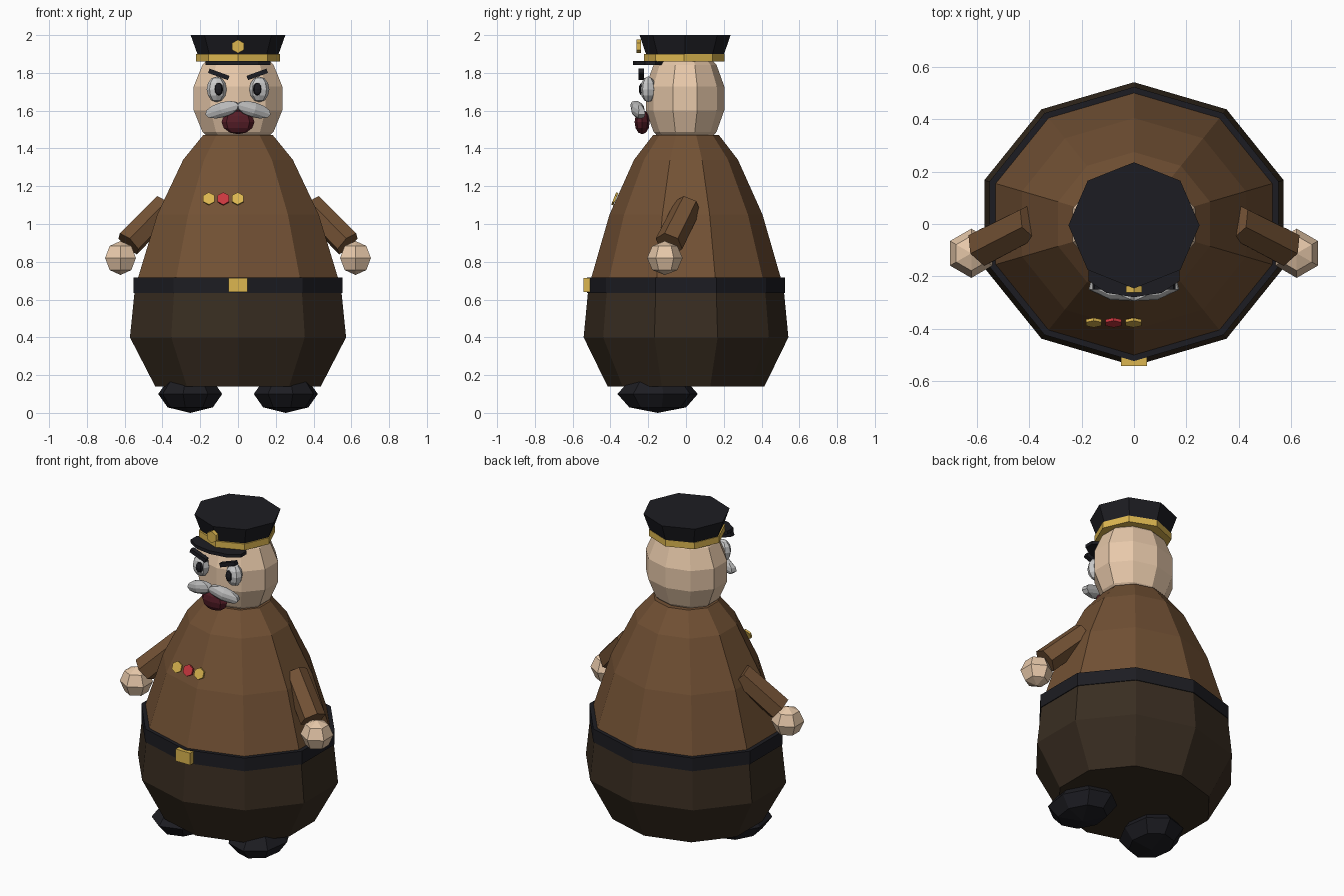
import bpy, bmesh, math
from mathutils import Vector, Matrix, Euler

if "Cube" in bpy.data.objects:
    bpy.data.objects.remove(bpy.data.objects["Cube"])


def mat(name, r, g, b):
    m = bpy.data.materials.new(name)
    m.diffuse_color = (r, g, b, 1)
    m.use_nodes = True
    m.node_tree.nodes["Principled BSDF"].inputs["Base Color"].default_value = m.diffuse_color
    return m


JACKET = mat("jacket brown", 0.17, 0.083, 0.035)
SKIRT = mat("dark brown", 0.04, 0.026, 0.015)
BLACK = mat("black", 0.012, 0.012, 0.016)
GOLD = mat("gold", 0.72, 0.47, 0.08)
SKIN = mat("skin", 0.8, 0.58, 0.4)
WHITE = mat("eye white", 0.8, 0.8, 0.78)
GREY = mat("moustache grey", 0.5, 0.5, 0.5)
MOUTH = mat("mouth red", 0.09, 0.012, 0.02)
RED = mat("medal red", 0.6, 0.04, 0.05)


def finish(name, bm, m):
    bmesh.ops.recalc_face_normals(bm, faces=bm.faces)
    me = bpy.data.meshes.new(name)
    bm.to_mesh(me)
    bm.free()
    me.materials.append(m)
    ob = bpy.data.objects.new(name, me)
    bpy.context.collection.objects.link(ob)
    return ob


def place(bm, loc, size, rot):
    rot = Euler([math.radians(a) for a in rot]).to_matrix().to_4x4()
    bm.transform(Matrix.Translation(loc) @ rot @ Matrix.Diagonal((*size, 1)))


def lathe(name, profile, sides, m, ratio=1.0, start=90, y=0.0):
    """Capped stack of elliptical rings; profile is (depth radius, z)."""
    bm = bmesh.new()
    rings = []
    for r, z in profile:
        angles = [math.radians(start) + math.tau * i / sides for i in range(sides)]
        rings.append([bm.verts.new((r * ratio * math.cos(a), y + r * math.sin(a), z)) for a in angles])
    for lo, hi in zip(rings, rings[1:]):
        for i in range(sides):
            j = (i + 1) % sides
            bm.faces.new((lo[i], lo[j], hi[j], hi[i]))
    bm.faces.new(rings[0])
    bm.faces.new(rings[-1])
    return finish(name, bm, m)


def ball(name, loc, size, m, segs=8, rings=6, rot=(0, 0, 0)):
    bm = bmesh.new()
    bmesh.ops.create_uvsphere(bm, u_segments=segs, v_segments=rings, radius=1)
    place(bm, loc, size, rot)
    return finish(name, bm, m)


def box(name, loc, size, m, rot=(0, 0, 0)):
    bm = bmesh.new()
    bmesh.ops.create_cube(bm, size=1)
    place(bm, loc, size, rot)
    return finish(name, bm, m)


def disc(name, loc, size, m, sides, rot=(0, 0, 0)):
    bm = bmesh.new()
    bmesh.ops.create_cone(bm, cap_ends=True, segments=sides, radius1=1, radius2=1, depth=1)
    place(bm, loc, size, rot)
    return finish(name, bm, m)


def limb(name, a, b, r1, r2, sides, m):
    a, b = Vector(a), Vector(b)
    bm = bmesh.new()
    bmesh.ops.create_cone(bm, cap_ends=True, segments=sides, radius1=r1, radius2=r2, depth=(b - a).length)
    bm.transform(Matrix.Translation((a + b) / 2) @ (b - a).to_track_quat('Z', 'Y').to_matrix().to_4x4())
    return finish(name, bm, m)


# Coat, belt and buckle
lathe("coat_skirt", [(0.415, 0.14), (0.542, 0.40), (0.515, 0.68)], 10, SKIRT, 1.11)
lathe("jacket", [(0.51, 0.68), (0.50, 0.72), (0.405, 1.05), (0.275, 1.34), (0.175, 1.47)], 10, JACKET, 1.11)
lathe("belt", [(0.524, 0.635), (0.524, 0.717)], 10, BLACK, 1.11)
box("belt_buckle", (0, -0.525, 0.677), (0.1, 0.034, 0.075), GOLD)

# Medals lying on the chest
for i, m in enumerate((GOLD, RED, GOLD)):
    disc(f"medal_{i + 1}", (-0.154 + 0.076 * i, -0.377, 1.133), (0.035, 0.035, 0.012), m, 6, (68, 0, 0))

# Head and mouth
ball("head", (0, -0.005, 1.665), (0.253, 0.213, 0.285), SKIN, 10, 7)
ball("mouth", (0, -0.232, 1.54), (0.087, 0.04, 0.065), MOUTH, 8, 6)

# Cap
lathe("cap_band", [(0.213, 1.86), (0.213, 1.90)], 8, GOLD, 1.04, y=-0.01)
lathe("cap_crown", [(0.205, 1.895), (0.241, 2.0)], 8, BLACK, 1.04, y=-0.005)
disc("cap_brim", (0, -0.19, 1.852), (0.182, 0.09, 0.02), BLACK, 10)
disc("cap_badge", (0, -0.25, 1.94), (0.036, 0.036, 0.025), GOLD, 6, (90, 0, 0))

# Paired parts
for s, side in ((-1, "left"), (1, "right")):
    ball(f"eye_{side}", (s * 0.113, -0.2, 1.713), (0.053, 0.042, 0.068), WHITE, 8, 6)
    ball(f"pupil_{side}", (s * 0.103, -0.232, 1.714), (0.024, 0.018, 0.034), BLACK, 8, 6)
    box(f"eyebrow_{side}", (s * 0.102, -0.237, 1.792), (0.112, 0.028, 0.024), BLACK, (0, -s * 20, 0))
    ball(f"moustache_{side}", (s * 0.082, -0.255, 1.605), (0.108, 0.036, 0.04), GREY, 6, 6, (0, s * 16, s * 14))
    limb(f"sleeve_{side}", (s * 0.385, 0.01, 1.095), (s * 0.58, -0.09, 0.895), 0.072, 0.076, 6, JACKET)
    ball(f"hand_{side}", (s * 0.622, -0.112, 0.82), (0.094, 0.094, 0.09), SKIN, 6, 4)
    ball(f"shoe_{side}", (s * 0.253, -0.15, 0.1), (0.172, 0.216, 0.1), BLACK, 8, 4, (0, 0, s * 10))
